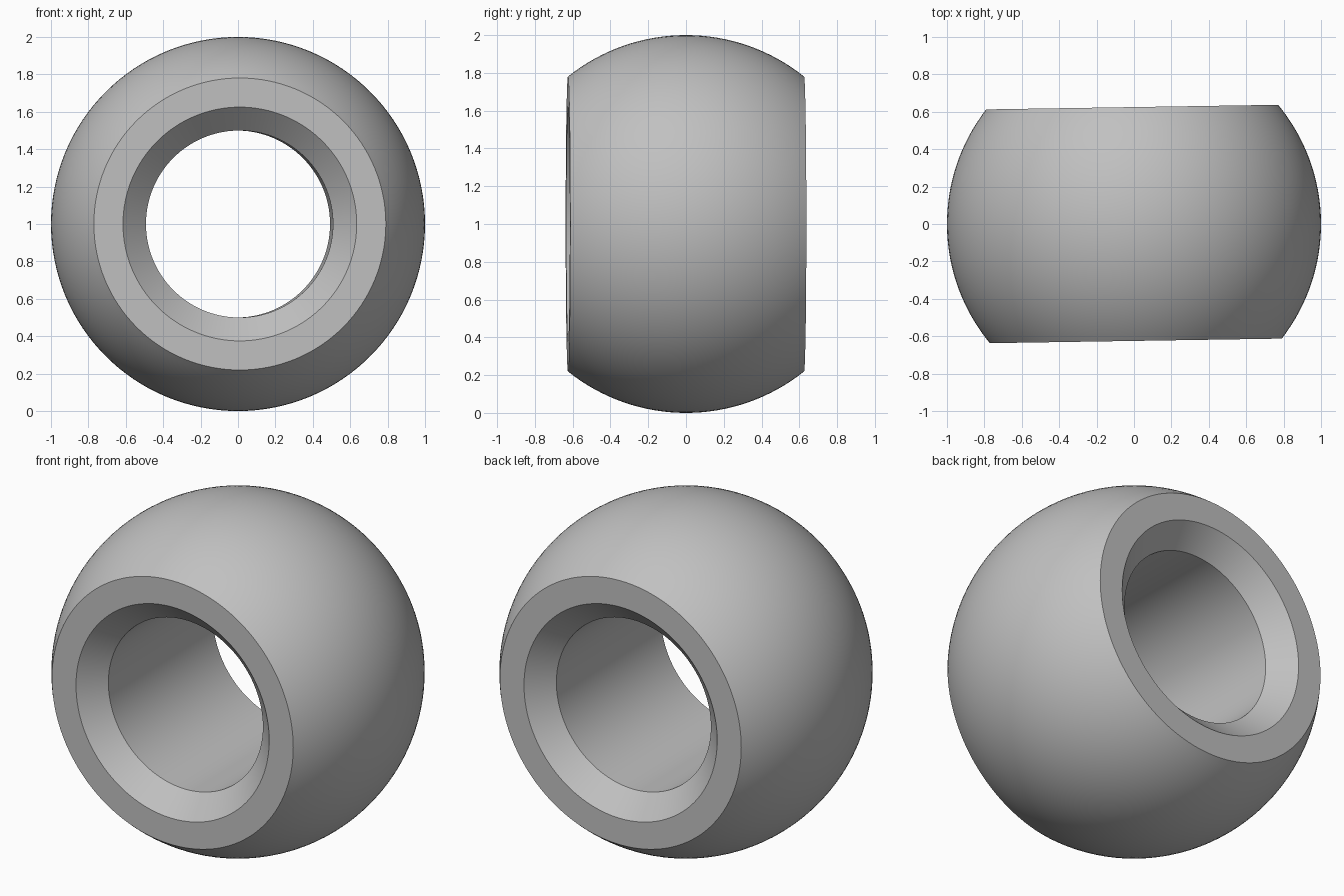
import bpy
import bmesh
from math import asin, cos, sin, radians, tau
from mathutils import Matrix, Vector

cube = bpy.data.objects.get("Cube")
if cube:
    bpy.data.objects.remove(cube, do_unlink=True)

HALF_WIDTH = 0.625
BORE = 0.5
CHAMFER = 0.125
SEGMENTS = 128
ARC_STEPS = 32

# Plain grey metal
grey = bpy.data.materials.new("grey_metal")
grey.use_nodes = True
colour = (0.53, 0.53, 0.53, 1)
grey.diffuse_color = colour
grey.node_tree.nodes["Principled BSDF"].inputs["Base Color"].default_value = colour

# Closed profile as (radius, position along bore): spherical outside, chamfered bore
limit = asin(HALF_WIDTH)
angles = [limit * (2 * i / ARC_STEPS - 1) for i in range(ARC_STEPS + 1)]
profile = [(cos(a), sin(a)) for a in angles]
profile += [(BORE + CHAMFER, HALF_WIDTH), (BORE, HALF_WIDTH - CHAMFER),
            (BORE, CHAMFER - HALF_WIDTH), (BORE + CHAMFER, -HALF_WIDTH)]

# Revolve the profile around the bore axis
bm = bmesh.new()
verts = [bm.verts.new((r, y, 0)) for r, y in profile]
edges = [bm.edges.new((v, verts[i - 1])) for i, v in enumerate(verts)]
bmesh.ops.spin(bm, geom=verts + edges, cent=(0, 0, 0), axis=(0, 1, 0),
               angle=tau, steps=SEGMENTS, use_duplicate=False)
bmesh.ops.remove_doubles(bm, verts=bm.verts, dist=0.0001)
bmesh.ops.recalc_face_normals(bm, faces=bm.faces)

# Slight turn about the vertical, resting on the ground
bm.transform(Matrix.Translation(Vector((0, 0, 1))) @ Matrix.Rotation(radians(0.9), 4, "Z"))
mesh = bpy.data.meshes.new("bearing_ball")
bm.to_mesh(mesh)
bm.free()
mesh.materials.append(grey)

ball = bpy.data.objects.new("bearing_ball", mesh)
bpy.context.collection.objects.link(ball)
bpy.context.view_layer.objects.active = ball
ball.select_set(True)
bpy.ops.object.shade_smooth_by_angle(angle=radians(25))
